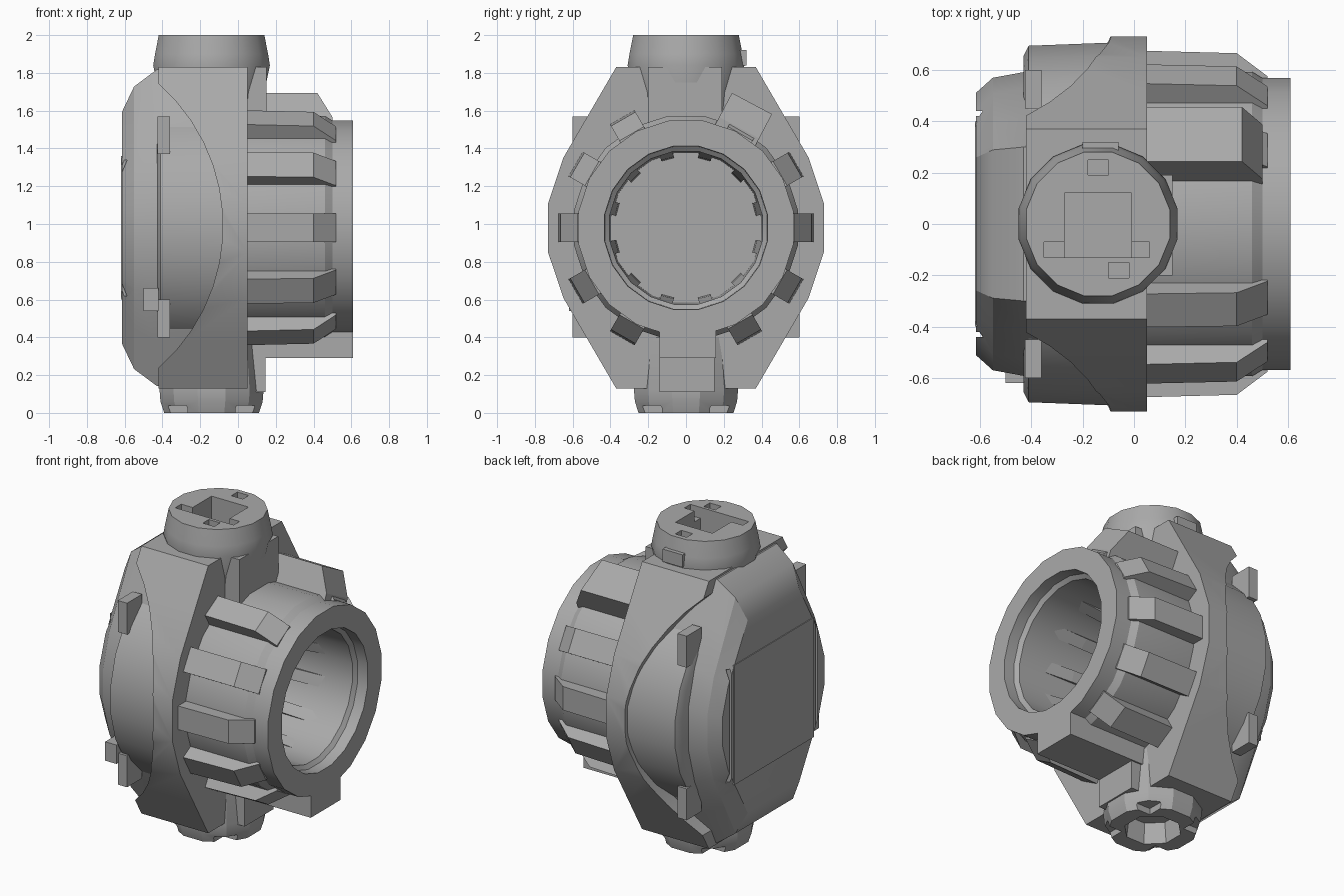
import bpy, bmesh, math
from mathutils import Vector, Matrix

cube = bpy.data.objects.get("Cube")
if cube:
    bpy.data.objects.remove(cube, do_unlink=True)

metal = bpy.data.materials.new("cast grey metal")
metal.use_nodes = True
grey = (0.4, 0.4, 0.4, 1)
metal.diffuse_color = grey
metal.node_tree.nodes["Principled BSDF"].inputs["Base Color"].default_value = grey

MID = 0.98      # height of the main axis
NECK_X = -0.14  # centre line of the vertical necks


def loft(name, rings):
    """Skin a list of equal-length point rings and cap both ends."""
    bm = bmesh.new()
    rows = [[bm.verts.new(p) for p in ring] for ring in rings]
    n = len(rows[0])
    for a, b in zip(rows, rows[1:]):
        for i in range(n):
            j = (i + 1) % n
            bm.faces.new((a[i], a[j], b[j], b[i]))
    bm.faces.new(rows[0])
    bm.faces.new(rows[-1])
    bmesh.ops.recalc_face_normals(bm, faces=bm.faces)
    mesh = bpy.data.meshes.new(name)
    bm.to_mesh(mesh)
    bm.free()
    obj = bpy.data.objects.new(name, mesh)
    bpy.context.collection.objects.link(obj)
    mesh.materials.append(metal)
    return obj


def circle(r, sides):
    steps = [math.tau * (i + 0.5) / sides for i in range(sides)]
    return [(r * math.cos(a), r * math.sin(a)) for a in steps]


def turned_x(name, profile, sides=20):
    return loft(name, [[(x, u, MID + v) for u, v in circle(r, sides)] for x, r in profile])


def turned_z(name, profile, sides=16):
    return loft(name, [[(NECK_X + u, v, z) for u, v in circle(r, sides)] for z, r in profile])


def slab(name, outline, sections):
    """Outline in y and height offset, scaled at each x section."""
    return loft(name, [[(x, y * sy, MID + z * sz) for y, z in outline]
                       for x, sy, sz in sections])


def box(name, x, y, z):
    return loft(name, [[(x[0], b, c), (x[1], b, c), (x[1], d, c), (x[0], d, c)]
                       for b, d, c in ((y[0], y[1], z[0]), (y[0], y[1], z[1]))])


def wedge(name, profile, angle, width):
    """Profile in x and radius, widened tangentially and spun about the main axis."""
    obj = loft(name, [[(x, s * width / 2, r) for x, r in profile] for s in (-1, 1)])
    spin = Matrix.Rotation(math.radians(angle), 4, 'X')
    obj.data.transform(Matrix.Translation((0, 0, MID)) @ spin)
    return obj


def cut(obj, cutter):
    cutter.hide_render = True
    mod = obj.modifiers.new("cut", 'BOOLEAN')
    mod.operation = 'DIFFERENCE'
    mod.solver = 'EXACT'
    mod.object = cutter
    bpy.context.view_layer.objects.active = obj
    bpy.ops.object.modifier_apply(modifier=mod.name)
    bpy.data.objects.remove(cutter, do_unlink=True)


def smooth(obj):
    bpy.ops.object.select_all(action='DESELECT')
    obj.select_set(True)
    bpy.context.view_layer.objects.active = obj
    bpy.ops.object.shade_smooth_by_angle(angle=math.radians(28))


# Tall rounded hexagonal band around the body
quarter = [(0.73, 0.13), (0.65, 0.37), (0.51, 0.61), (0.37, 0.85)]
half = [(y, -z) for y, z in reversed(quarter)] + quarter
outline = half + [(-y, -z) for y, z in half]
band = slab("main_band", outline, [(-0.42, 1, 1), (0.05, 1, 1)])
arc = loft("arc_cutter", [[(-1.08 + u, y, MID + 0.01 + v) for u, v in circle(1.0, 48)]
                          for y in (-1, 1)])
cut(band, arc)
smooth(band)

# Round drum showing inside the arched recess
smooth(turned_x("drum", [(-0.43, 0.66), (-0.41, 0.70), (-0.02, 0.715)], 24))

# Rear housing with bevelled rim and thin cover panel
rear = slab("rear_housing", outline, [(-0.615, 0.70, 0.72), (-0.55, 0.78, 0.88),
                                      (-0.43, 0.81, 0.985), (-0.05, 0.85, 0.99)])
box("rear_panel", (-0.62, -0.612), (-0.40, 0.40), (0.60, 1.36))
for s in (-1, 1):
    slot = box("slot_cutter", (-0.7, -0.58), sorted((s * 0.42, s * 0.44)), (0.62, 1.34))
    cut(rear, slot)
smooth(rear)

# Raised bars lying in the arched recess
for s in (-1, 1):
    for z in (0.40, 1.37):
        box("recess_bar", (-0.425, -0.36), sorted((s * 0.45, s * 0.60)), (z, z + 0.20))
box("rear_lug", (-0.50, -0.42), (-0.62, -0.50), (0.54, 0.66))

# Hollow barrel along the main axis
barrel = turned_x("barrel", [(-0.2, 0.56), (0.05, 0.60), (0.46, 0.60), (0.50, 0.575), (0.61, 0.575)])
cut(barrel, turned_x("bore_cutter", [(0.0, 0.40), (0.52, 0.41), (0.54, 0.435), (0.7, 0.44)]))
cut(barrel, turned_x("socket_cutter", [(-0.15, 0.15), (0.1, 0.18)], 8))
for a in (50, 128, 232, 310):
    pocket = wedge("pocket_cutter", [(-0.08, 0.24), (-0.08, 0.34), (0.1, 0.34), (0.1, 0.24)], a, 0.10)
    cut(barrel, pocket)
smooth(barrel)
smooth(turned_x("socket_dome", [(-0.16, 0.14), (-0.10, 0.11), (-0.07, 0.05)], 12))

# Tapering ribs outside and inside the barrel
outer = [(0.02, 0.50), (0.02, 0.675), (0.40, 0.665), (0.52, 0.575), (0.52, 0.50)]
inner = [(-0.02, 0.44), (-0.02, 0.37), (0.15, 0.38), (0.46, 0.42), (0.46, 0.44)]
for k in range(12):
    if k not in (0, 6):
        wedge("outer_rib", outer, k * 30, 0.15)
    wedge("inner_rib", inner, k * 30 + 15, 0.07)

# Larger keys above and below the barrel
wedge("upper_key", [(0.02, 0.50), (0.02, 0.745), (0.42, 0.745), (0.50, 0.60), (0.50, 0.50)], -28, 0.24)
box("lower_key", (0.03, 0.61), (-0.14, 0.16), (0.29, 0.46))

# Upper neck with square socket and small pockets
neck = turned_z("upper_neck", [(1.5, 0.27), (1.70, 0.285), (1.84, 0.315), (1.90, 0.305), (2.0, 0.285)])
cut(neck, box("socket_cutter", (-0.27, -0.01), (-0.13, 0.12), (1.62, 2.1)))
for x, y in ((-0.14, 0.22), (-0.31, -0.10), (0.02, -0.10), (-0.06, -0.18)):
    cut(neck, box("pocket_cutter", (x - 0.04, x + 0.04), (y - 0.03, y + 0.03), (1.93, 2.1)))
smooth(neck)

# Lower neck with round opening
foot = turned_z("lower_neck", [(0.0, 0.26), (0.06, 0.28), (0.12, 0.285), (0.4, 0.26)], 12)
cut(foot, turned_z("foot_cutter", [(-0.1, 0.18), (0.15, 0.15)], 8))
for k in range(4):
    a = math.radians(45 + 90 * k)
    x, y = NECK_X + 0.25 * math.cos(a), 0.25 * math.sin(a)
    cut(foot, box("notch_cutter", (x - 0.05, x + 0.05), (y - 0.05, y + 0.05), (-0.1, 0.04)))
smooth(foot)

# Blocks joining the necks to the barrel
box("upper_neck_block", (-0.10, 0.15), (-0.20, 0.19), (1.48, 1.83))
box("lower_neck_block", (-0.10, 0.145), (-0.14, 0.15), (0.11, 0.50))
box("neck_lug", (-0.20, -0.06), (0.24, 0.32), (1.84, 1.92))
